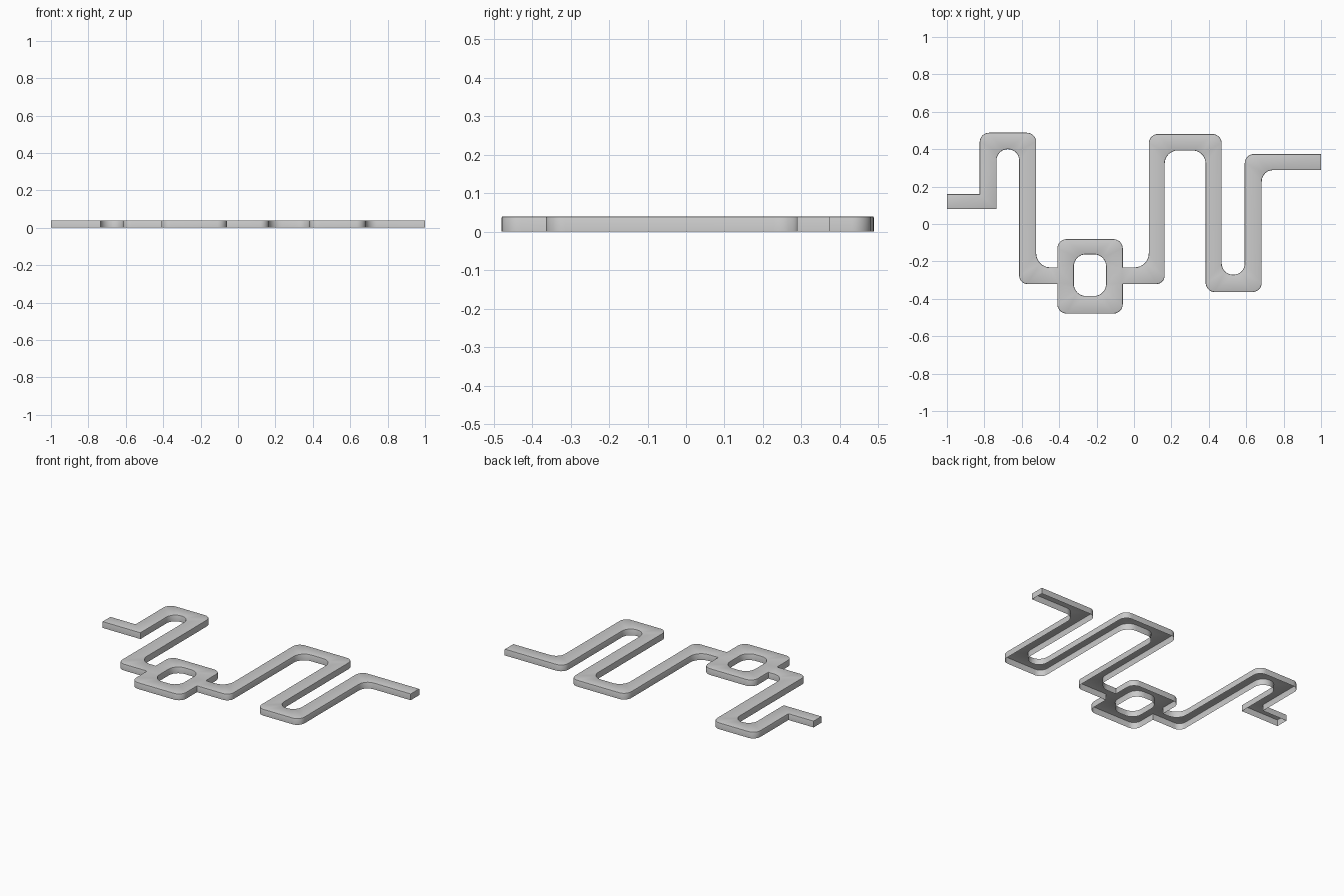
import bpy, bmesh, math
from mathutils import Vector

if "Cube" in bpy.data.objects:
    bpy.data.objects.remove(bpy.data.objects["Cube"])

HEIGHT, EDGE = 0.04, 0.004

# Corners of the winding strip with the frame in it: x, y, corner radius (clockwise)
OUTLINE = [
    (-1, .16, 0), (-.825, .16, 0), (-.825, .488, .05), (-.523, .488, .05),
    (-.523, -.232, .075), (-.41, -.232, 0), (-.41, -.081, .05), (-.06, -.081, .05),
    (-.06, -.232, 0), (.079, -.232, .075), (.079, .481, .05), (.469, .481, .05),
    (.469, -.271, .06), (.592, -.271, .06), (.592, .374, .05), (1, .374, 0),
    (1, .288, 0), (.683, .288, .06), (.683, -.364, .05), (.383, -.364, .05),
    (.383, .393, .07), (.164, .393, .07), (.164, -.321, .045), (-.06, -.321, 0),
    (-.06, -.479, .05), (-.41, -.479, .05), (-.41, -.321, 0), (-.614, -.321, .045),
    (-.614, .4, .06), (-.735, .4, .06), (-.735, .08, 0), (-1, .08, 0)]
# Frame opening (counter-clockwise)
OPENING = [(-.322, -.162, .065), (-.322, -.385, .065), (-.149, -.385, .065), (-.149, -.162, .065)]


def rounded(corners, steps=8):
    """Turn corners with radii into a closed list of points."""
    pts, n = [], len(corners)
    for i, (x, y, r) in enumerate(corners):
        p = Vector((x, y))
        if r == 0:
            pts.append(p)
            continue
        a = (Vector(corners[i - 1][:2]) - p).normalized()
        b = (Vector(corners[(i + 1) % n][:2]) - p).normalized()
        centre = p + (a + b) * r
        for k in range(steps + 1):
            t = math.pi / 2 * k / steps
            pts.append(centre - b * r * math.cos(t) - a * r * math.sin(t))
    return pts


def inset(pts, d):
    """Move every point into the material, to the right of travel."""
    out = []
    for i, p in enumerate(pts):
        t1 = (p - pts[i - 1]).normalized()
        t2 = (pts[(i + 1) % len(pts)] - p).normalized()
        n1, n2 = Vector((t1.y, -t1.x)), Vector((t2.y, -t2.x))
        out.append(p + (n1 + n2) * d / (1 + n1.dot(n2)))
    return out


bm = bmesh.new()
rim = []
for corners in (OUTLINE, OPENING):
    pts = rounded(corners)
    n = len(pts)
    # Side wall with a softened top edge; the underside stays open
    rings = [[bm.verts.new((p.x, p.y, z)) for p in inset(pts, d)]
             for z, d in ((0, 0), (HEIGHT - EDGE, 0),
                          (HEIGHT - EDGE * .3, EDGE * .3), (HEIGHT, EDGE))]
    for low, high in zip(rings, rings[1:]):
        for i in range(n):
            j = (i + 1) % n
            bm.faces.new((low[i], high[i], high[j], low[j]))
    rim += [bm.edges.get((rings[-1][i], rings[-1][(i + 1) % n])) for i in range(n)]

# Flat top plate
top = bmesh.ops.triangle_fill(bm, edges=rim, use_beauty=True, normal=(0, 0, 1))
bm.normal_update()
for f in top["geom"]:
    if isinstance(f, bmesh.types.BMFace) and f.normal.z < 0:
        f.normal_flip()

mesh = bpy.data.meshes.new("winding_strip")
bm.to_mesh(mesh)
bm.free()
strip = bpy.data.objects.new("winding_strip", mesh)
bpy.context.collection.objects.link(strip)
bpy.context.view_layer.objects.active = strip
strip.select_set(True)
bpy.ops.object.shade_smooth_by_angle(angle=math.radians(30))
